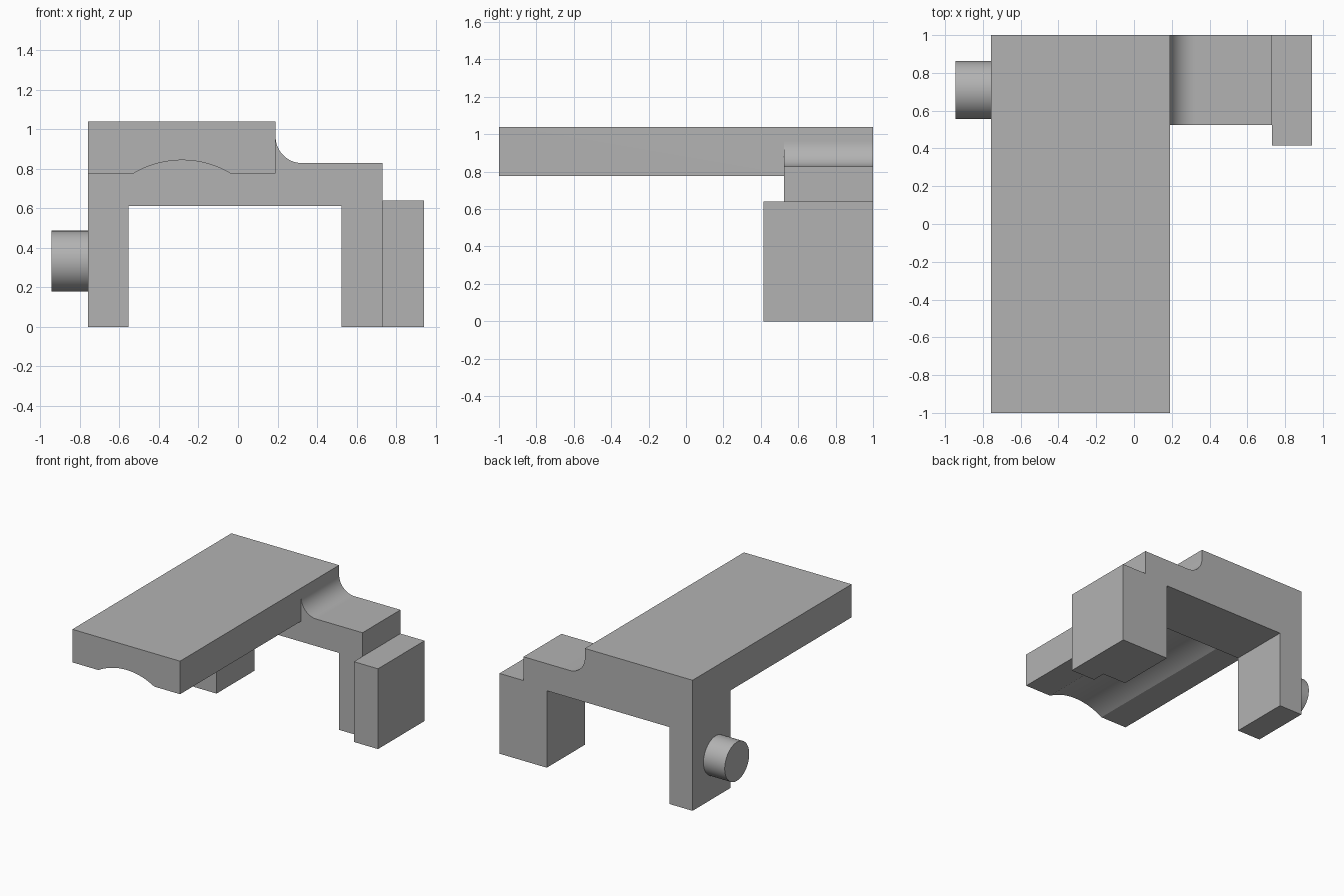
import bpy
import bmesh
from math import sin, cos, pi, radians, asin
from mathutils import Matrix

cube = bpy.data.objects.get("Cube")
if cube:
    bpy.data.objects.remove(cube, do_unlink=True)

grey = bpy.data.materials.new("plain grey")
grey.use_nodes = True
colour = (0.45, 0.45, 0.45, 1)
grey.diffuse_color = colour
grey.node_tree.nodes["Principled BSDF"].inputs["Base Color"].default_value = colour

# Shared dimensions
LEFT, STEP, LEG, END = -0.758, 0.19, 0.73, 0.942
TOP, UNDER, SHELF = 1.039, 0.776, 0.828
FRONT, BACK = 0.523, 1.0


def arc(cx, cz, r, start, end, steps=24):
    return [(cx + r * cos(start + (end - start) * i / steps),
             cz + r * sin(start + (end - start) * i / steps)) for i in range(steps + 1)]


def make_object(name, bm):
    bmesh.ops.recalc_face_normals(bm, faces=bm.faces)
    mesh = bpy.data.meshes.new(name)
    bm.to_mesh(mesh)
    bm.free()
    mesh.materials.append(grey)
    obj = bpy.data.objects.new(name, mesh)
    bpy.context.collection.objects.link(obj)
    return obj


def extrude_profile(name, points, y0, y1):
    """Extrude an x-z outline along y."""
    bm = bmesh.new()
    face = bm.faces.new([bm.verts.new((x, y0, z)) for x, z in points])
    result = bmesh.ops.extrude_face_region(bm, geom=[face])
    verts = [v for v in result["geom"] if isinstance(v, bmesh.types.BMVert)]
    bmesh.ops.translate(bm, verts=verts, vec=(0, y1 - y0, 0))
    return make_object(name, bm)


# Two-legged bracket with a filleted step
R = 0.135
bracket = extrude_profile("bracket", [
    (LEFT, 0), (-0.555, 0), (-0.555, 0.612), (0.525, 0.612), (0.525, 0),
    (LEG, 0), (LEG, SHELF),
    *reversed(arc(STEP + R, SHELF + R, R, pi, 1.5 * pi)),
    (STEP, TOP), (LEFT, TOP)], FRONT, BACK)

# Long plate with a shallow groove underneath
half, rise = 0.245, 0.067
radius = (half ** 2 + rise ** 2) / (2 * rise)
spread = asin(half / radius)
groove = arc(-0.283, UNDER + rise - radius, radius, pi / 2 + spread, pi / 2 - spread, 32)
plate = extrude_profile("plate", [
    (LEFT, UNDER), *groove, (STEP, UNDER), (STEP, TOP), (LEFT, TOP)], -1, FRONT)

# Wide foot block beside the outer leg
foot = extrude_profile("foot", [(LEG, 0), (END, 0), (END, 0.639), (LEG, 0.639)], 0.415, BACK)

# Round side pin, set slightly into the leg
bm = bmesh.new()
pin_end, pin_root = -0.945, -0.7
bmesh.ops.create_cone(bm, cap_ends=True, segments=64, radius1=0.154, radius2=0.154,
                      depth=pin_root - pin_end,
                      matrix=Matrix.Translation(((pin_end + pin_root) / 2, 0.709, 0.332))
                      @ Matrix.Rotation(pi / 2, 4, "Y"))
pin = make_object("side_pin", bm)

# Fuse everything into one solid
bpy.ops.object.select_all(action="DESELECT")
bpy.context.view_layer.objects.active = bracket
bracket.select_set(True)
for part in (plate, foot, pin):
    mod = bracket.modifiers.new("fuse", "BOOLEAN")
    mod.operation = "UNION"
    mod.solver = "EXACT"
    mod.object = part
    bpy.ops.object.modifier_apply(modifier=mod.name)
    bpy.data.objects.remove(part, do_unlink=True)

# Merge coplanar seams and shade the curves smooth
bm = bmesh.new()
bm.from_mesh(bracket.data)
bmesh.ops.dissolve_limit(bm, angle_limit=radians(0.5), verts=bm.verts, edges=bm.edges)
bm.to_mesh(bracket.data)
bm.free()
bpy.ops.object.shade_smooth_by_angle(angle=radians(20))
